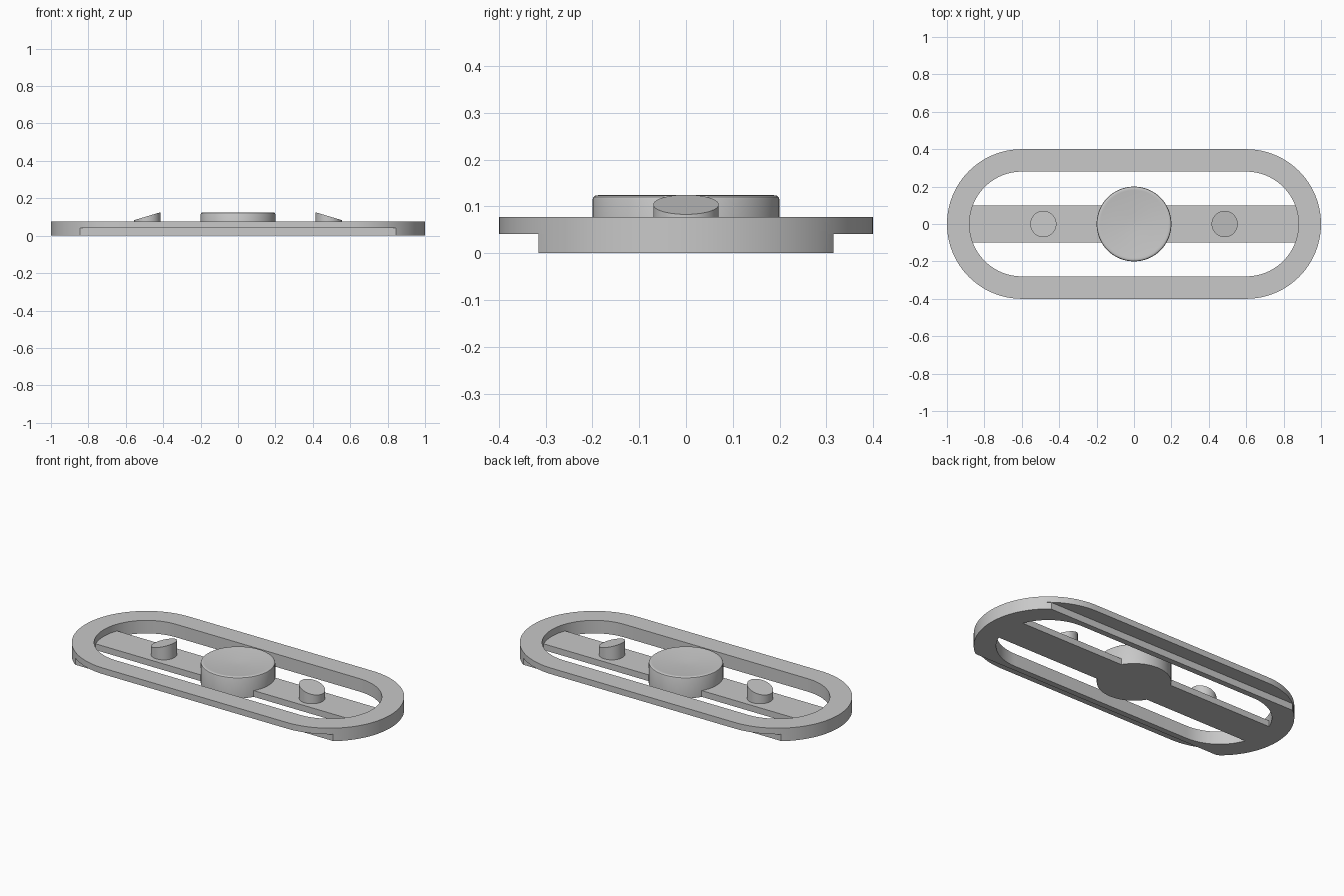
import bpy, bmesh, math
from mathutils import Vector

cube = bpy.data.objects.get("Cube")
if cube:
    bpy.data.objects.remove(cube, do_unlink=True)

grey = bpy.data.materials.new("plain grey")
grey.use_nodes = True
colour = (0.58, 0.58, 0.58, 1)
grey.diffuse_color = colour
grey.node_tree.nodes["Principled BSDF"].inputs["Base Color"].default_value = colour


def finish(name, bm):
    """Clean a bmesh, make it an object and shade it."""
    bmesh.ops.remove_doubles(bm, verts=bm.verts, dist=1e-5)
    bmesh.ops.recalc_face_normals(bm, faces=bm.faces)
    mesh = bpy.data.meshes.new(name)
    bm.to_mesh(mesh)
    bm.free()
    mesh.materials.append(grey)
    obj = bpy.data.objects.new(name, mesh)
    bpy.context.collection.objects.link(obj)
    bpy.ops.object.select_all(action='DESELECT')
    obj.select_set(True)
    bpy.context.view_layer.objects.active = obj
    bpy.ops.object.shade_smooth_by_angle(angle=math.radians(30))
    return obj


def stadium(radius, z, limit=1.0, half=0.6, steps=48):
    """Outline with two round ends; y is held within the limit."""
    points = []
    for side in (1, -1):
        for i in range(steps + 1):
            a = math.pi * (i / steps - 0.5)
            x = side * (half + radius * math.cos(a))
            y = side * radius * math.sin(a)
            points.append(Vector((x, max(-limit, min(limit, y)), z)))
    return points


def skin(bm, loops, closed=False):
    """Join successive outlines with quads."""
    rows = [[bm.verts.new(p) for p in loop] for loop in loops]
    pairs = list(zip(rows, rows[1:]))
    if closed:
        pairs.append((rows[-1], rows[0]))
    for a, b in pairs:
        for i in range(len(a)):
            j = (i + 1) % len(a)
            quad = (a[i], a[j], b[j], b[i])
            if len({tuple(round(c, 5) for c in v.co) for v in quad}) > 2:
                bm.faces.new(quad)
    return rows


def circle(radius, z, x=0, steps=64):
    return [Vector((x + radius * math.cos(math.tau * i / steps),
                    radius * math.sin(math.tau * i / steps), z)) for i in range(steps)]


# Oval frame with a step along the underside of each long edge
top, step, flat = 0.077, 0.041, 0.315
bm = bmesh.new()
skin(bm, [stadium(0.28, 0), stadium(0.4, 0, flat), stadium(0.4, step, flat),
          stadium(0.4, step), stadium(0.4, top), stadium(0.28, top)], closed=True)
finish("oval_frame", bm)

# Cross bar between the round ends
bar_top = 0.037
bm = bmesh.new()
bmesh.ops.create_cube(bm, size=1)
bmesh.ops.scale(bm, vec=(1.78, 0.2, bar_top), verts=bm.verts)
bmesh.ops.translate(bm, vec=(0, 0, bar_top / 2), verts=bm.verts)
finish("cross_bar", bm)

# Centre button with a rounded rim and a shallow dished top
profile = [(0.2, 0), (0.2, 0.115), (0.198, 0.12), (0.194, 0.123), (0.188, 0.124),
           (0.18, 0.123), (0.12, 0.118), (0.06, 0.114), (0.01, 0.112)]
bm = bmesh.new()
rows = skin(bm, [circle(r, z) for r, z in profile])
bm.faces.new(rows[0])
bm.faces.new(rows[-1])
finish("centre_button", bm)

# Slant-topped pegs, high on the side facing the button
for name, side in (("left_peg", 1), ("right_peg", -1)):
    bm = bmesh.new()
    centre, radius = side * 0.485, 0.07
    upper = circle(radius, 0, centre, 48)
    for p in upper:
        p.z = 0.104 - 0.021 * side * (p.x - centre) / radius
    rows = skin(bm, [circle(radius, 0.01, centre, 48), upper])
    for row in rows:
        bm.faces.new(row)
    finish(name, bm)
